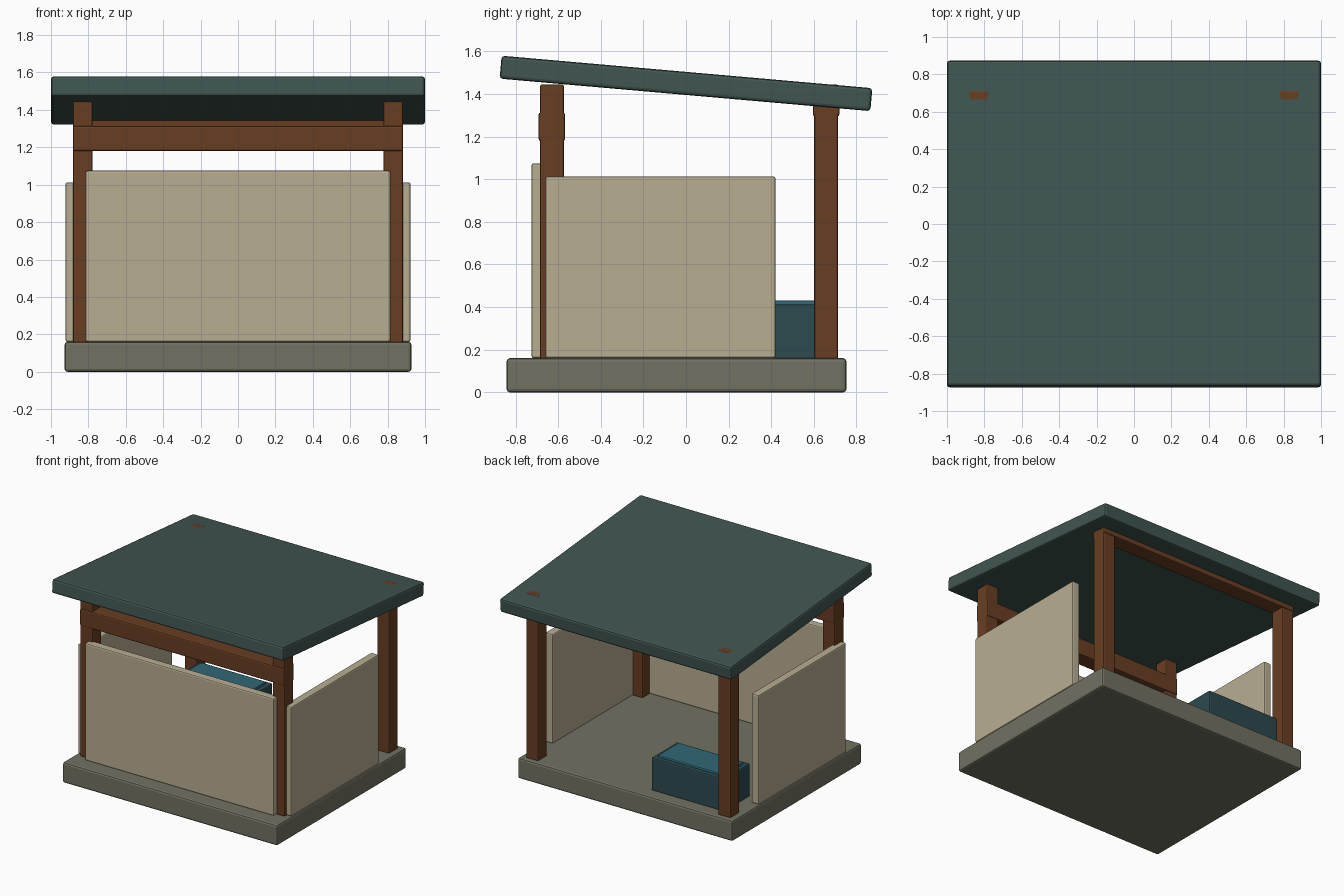
import bpy, bmesh, math

if "Cube" in bpy.data.objects:
    bpy.data.objects.remove(bpy.data.objects["Cube"])


def material(name, rgb):
    m = bpy.data.materials.new(name)
    m.diffuse_color = (*rgb, 1)
    m.use_nodes = True
    m.node_tree.nodes["Principled BSDF"].inputs["Base Color"].default_value = m.diffuse_color
    return m


WOOD = material("wood", (0.14, 0.048, 0.016))
ROOF = material("roof_green", (0.052, 0.092, 0.083))
PANEL = material("panel_beige", (0.48, 0.42, 0.29))
STONE = material("stone", (0.165, 0.165, 0.125))
TEAL = material("box_teal", (0.026, 0.068, 0.078))
LID = material("lid_teal", (0.03, 0.14, 0.18))


def block(name, x, y, z, mat, bevel=0.01, tilt=0.0):
    """Bevelled box from (min, max) ranges, optionally tilted about x."""
    mesh = bpy.data.meshes.new(name)
    bm = bmesh.new()
    bmesh.ops.create_cube(bm, size=1)
    bmesh.ops.scale(bm, vec=(x[1] - x[0], y[1] - y[0], z[1] - z[0]), verts=bm.verts)
    bm.to_mesh(mesh)
    bm.free()
    mesh.materials.append(mat)
    ob = bpy.data.objects.new(name, mesh)
    bpy.context.collection.objects.link(ob)
    ob.location = (sum(x) / 2, sum(y) / 2, sum(z) / 2)
    ob.rotation_euler.x = tilt
    mod = ob.modifiers.new("bevel", "BEVEL")
    mod.width = bevel
    mod.segments = 2
    return ob


# Floor slab
block("base", (-0.927, 0.927), (-0.842, 0.753), (0, 0.16), STONE, 0.015)

# Sloping roof
block("roof", (-1, 1), (-0.8735, 0.8735), (1.396, 1.504), ROOF, 0.015, math.radians(-5))

# Mirrored posts and side panels
for side, s in (("left", -1), ("right", 1)):
    post_x = sorted((s * 0.777, s * 0.883))
    block(side + "_front_post", post_x, (-0.685, -0.573), (0.155, 1.446), WOOD)
    block(side + "_back_post", post_x, (0.602, 0.714), (0.155, 1.446), WOOD)
    block(side + "_panel", sorted((s * 0.857, s * 0.922)), (-0.66, 0.42), (0.16, 1.013), PANEL)

# Front panel
block("front_panel", (-0.815, 0.815), (-0.725, -0.66), (0.16, 1.075), PANEL)

# Cross beams, the rear one sunk into the roof
block("front_beam", (-0.883, 0.883), (-0.692, -0.568), (1.18, 1.314), WOOD)
block("back_beam", (-0.883, 0.883), (0.596, 0.72), (1.295, 1.429), WOOD)

# Storage box with raised lid
block("storage_box", (-0.785, -0.155), (0.33, 0.65), (0.155, 0.413), TEAL)
block("storage_box_lid", (-0.75, -0.19), (0.362, 0.618), (0.40, 0.43), LID, 0.008)
